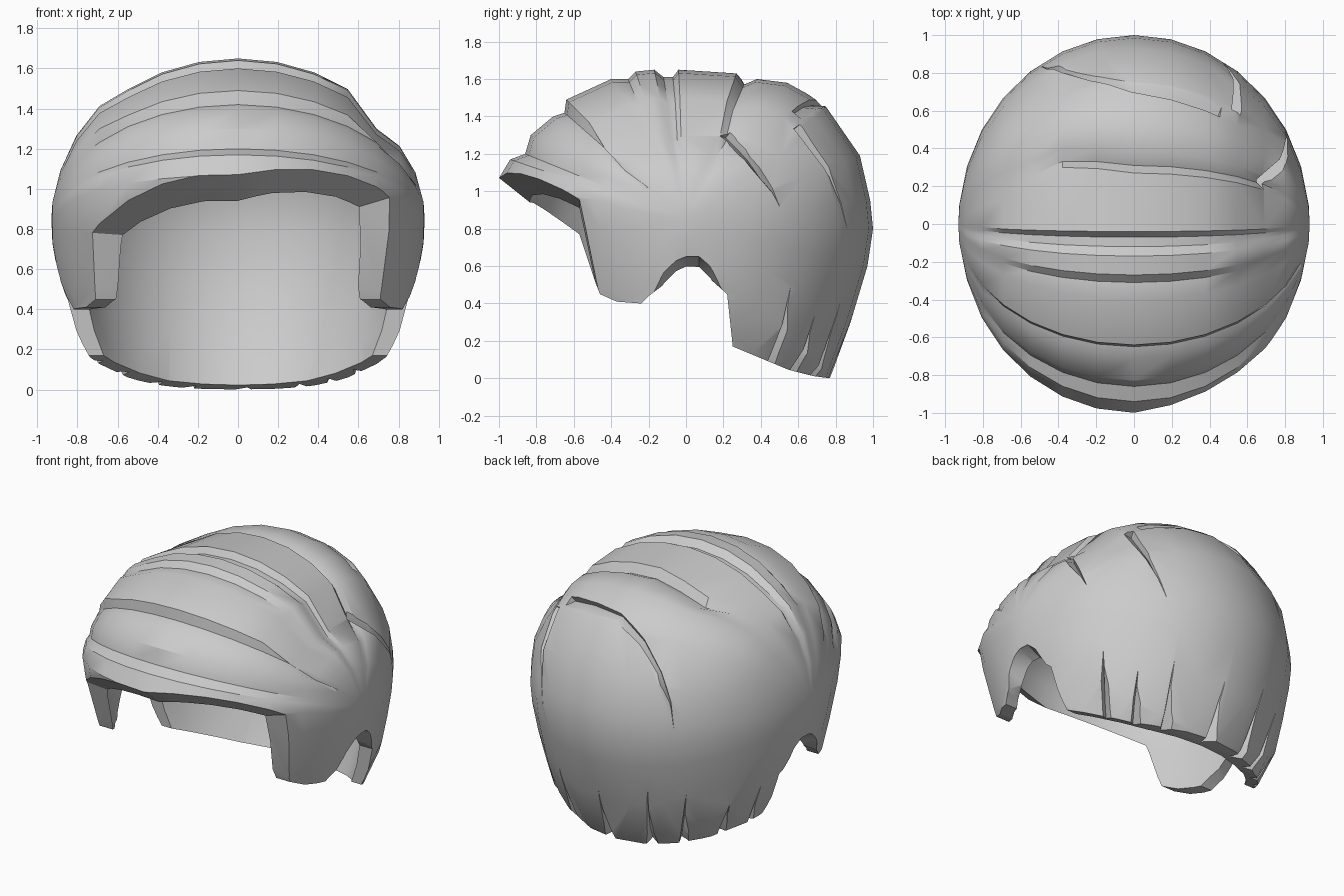
import bpy, bmesh, math
from mathutils import Vector
from mathutils.bvhtree import BVHTree

if "Cube" in bpy.data.objects:
    bpy.data.objects.remove(bpy.data.objects["Cube"])

hair_mat = bpy.data.materials.new("light grey hair")
hair_mat.use_nodes = True
GREY = (0.6, 0.6, 0.6, 1)
hair_mat.diffuse_color = GREY
hair_mat.node_tree.nodes["Principled BSDF"].inputs["Base Color"].default_value = GREY

HUB = Vector((0, 0, 0.85))
HALF_WIDTH = 0.93


def make_object(name, bm):
    bmesh.ops.recalc_face_normals(bm, faces=bm.faces)
    mesh = bpy.data.meshes.new(name)
    bm.to_mesh(mesh)
    bm.free()
    mesh.materials.append(hair_mat)
    obj = bpy.data.objects.new(name, mesh)
    bpy.context.collection.objects.link(obj)
    return obj


def bridge(bm, rings):
    """Skin closed rings of vertices in order."""
    for a, b in zip(rings, rings[1:]):
        n = len(a)
        for j in range(n):
            bm.faces.new((a[j], a[(j + 1) % n], b[(j + 1) % n], b[j]))


def smoothed(points, rounds):
    for _ in range(rounds):
        n = len(points)
        points = [points[j - 1] * 0.25 + points[j] * 0.5 + points[(j + 1) % n] * 0.25 for j in range(n)]
    return points


# Middle section of the hair (y, z): brow, stepped locks, nape, hidden underside
LOCKS = [Vector(p) for p in (
    (-1, 1.07), (-.94, 1.17), (-.86, 1.20), (-.83, 1.30), (-.71, 1.40), (-.65, 1.42),
    (-.64, 1.49), (-.40, 1.60), (-.31, 1.60), (-.27, 1.64), (-.17, 1.65), (-.12, 1.61),
    (-.07, 1.61), (-.04, 1.65), (.27, 1.63), (.31, 1.57), (.38, 1.60), (.54, 1.58),
    (.65, 1.52), (.75, 1.45), (.93, 1.19), (.985, .95), (1, .80),
    (.97, .60), (.88, .30), (.77, 0), (.45, -.30), (0, -.36), (-.40, -.28),
    (-.60, -.03), (-.75, .30), (-.93, .76))]
CALM = smoothed(LOCKS, 2)

# Height of the crown at each slice: fuller on one side, dipping along the parting
CROWN = {-60: 1.04, -48: 1.05, 48: .84, 60: .91, 72: .95}


def dome_ring(deg, detailed):
    """One slice of the hair at an angle across x, as offsets from the hub."""
    a = math.radians(deg)
    x, s = HALF_WIDTH * math.sin(a), math.cos(a)
    fade = min(1, max(0, (78 - abs(deg)) / 20)) if detailed else 0
    ring = []
    for rough, calm in zip(LOCKS, CALM):
        back_lock = .2 < rough.x < .5 and rough.y > 1.4
        p = calm.lerp(rough, 0 if back_lock and x < -.5 else fade)
        off = Vector((p.x, p.y - HUB.z))
        if detailed:
            if back_lock and -.5 < x < 0:                # back lock sweeps sideways
                turn = .2 * x
                off = Vector((off.x * math.cos(turn) - off.y * math.sin(turn),
                              off.x * math.sin(turn) + off.y * math.cos(turn)))
            if p.y > 1.42:
                off.y *= CROWN.get(deg, 1)
        elif off.y < 0:                                  # steeper walls inside
            off.y *= 1.2 if p.x > .5 else 1.4
        ring.append(Vector((x, off.x * s, off.y * s)))
    return ring


def dome(name, scale, detailed):
    bm = bmesh.new()
    rings = [[bm.verts.new(HUB + v * scale) for v in dome_ring(deg, detailed)]
             for deg in range(-84, 85, 12)]
    bridge(bm, rings)
    for side, ring in ((-1, rings[0]), (1, rings[-1])):
        tip = bm.verts.new(HUB + Vector((side * HALF_WIDTH * scale, 0, 0)))
        for j in range(len(ring)):
            bm.faces.new((ring[j], ring[(j + 1) % len(ring)], tip))
    return make_object(name, bm)


def carve(target, cutter):
    cutter.hide_render = True
    mod = target.modifiers.new("carve", "BOOLEAN")
    mod.operation, mod.solver, mod.object = "DIFFERENCE", "EXACT", cutter
    bpy.context.view_layer.objects.active = target
    bpy.ops.object.modifier_apply(modifier=mod.name)
    bpy.data.objects.remove(cutter)


hair = dome("hair", 1, True)
bm = bmesh.new()
bm.from_mesh(hair.data)
surface = BVHTree.FromBMesh(bm)
bm.free()


def groove(path, width, depth):
    """Lopsided V cut following the surface, tapering to its far end."""
    spots = []
    for p in path:
        out = (Vector(p) - HUB).normalized()
        spots.append((surface.ray_cast(HUB, out)[0], out))
    bm = bmesh.new()
    rings = []
    last = len(spots) - 1
    for i, (p, out) in enumerate(spots):
        along = spots[min(i + 1, last)][0] - spots[max(i - 1, 0)][0]
        side = along.cross(out).normalized()
        k = max(.06, 1 - (i / last) ** 2)
        rings.append([bm.verts.new(q) for q in (
            p + out * .04 + side * width * k, p + out * .04 - side * width * k,
            p - out * depth * k - side * width * .5 * k)])
    bridge(bm, rings)
    bm.faces.new(rings[0])
    bm.faces.new(rings[-1])
    carve(hair, make_object("groove_cutter", bm))


# Notches between the strands at the nape: hem x, y and notch top height
for x, y, top in ((.66, .52, .47), (.52, .66, .30), (.33, .74, .40), (.02, .80, .36),
                  (-.28, .76, .45), (-.48, .68, .40), (-.66, .50, .28), (-.73, .32, .40)):
    groove([(x * .94, y * .94, -.12), (x, y, .08), (x * 1.12, y * 1.12, top)], .06, .055)

# Strand line sweeping from the parting around the back
groove([(.46, .60, 1.40), (.25, .66, 1.44), (0, .71, 1.45), (-.20, .76, 1.36),
        (-.36, .81, 1.22), (-.46, .84, 1.06), (-.50, .85, .90)], .06, .045)

# Strand lines falling from the parting on the side
groove([(.53, .56, 1.32), (.57, .68, 1.24), (.55, .78, 1.08), (.47, .87, .80)], .06, .045)
groove([(.64, .19, 1.28), (.74, .30, 1.15), (.80, .50, .92)], .06, .045)


# Hem: a slanted brow, sideburns, ear openings bevelled inwards, and the nape line
bm = bmesh.new()
rings = []
for x, ear in ((-1.3, .65), (-.9, .65), (-.78, .58), (0, .58), (.78, .58), (.9, .65), (1.3, .65)):
    lift = .30 * max(x, 0) + .07 * max(-x, 0)
    hem = [(-1.3, 1.31 + lift), (-.57, .73 + lift), (-.46, .45), (-.37, .41),
           (-.24, .40), (-.20, .44), (-.12, ear - .08), (-.05, ear - .02), (0, ear), (.07, ear),
           (.13, ear - .05), (.22, .45), (.25, .17), (.55, .045), (.68, .012), (.77, 0),
           (1.3, -.1), (1.3, -.8), (-1.3, -.8)]
    rings.append([bm.verts.new((x, y, z)) for y, z in hem])
bridge(bm, rings)
bm.faces.new(rings[0])
bm.faces.new(rings[-1])
bmesh.ops.triangulate(bm, faces=bm.faces)
hem_cutter = make_object("hem_cutter", bm)

# Hollow for the head
carve(hair, dome("head_cutter", .89, False))
carve(hair, hem_cutter)

bpy.ops.object.select_all(action="DESELECT")
hair.select_set(True)
bpy.context.view_layer.objects.active = hair
bpy.ops.object.shade_smooth_by_angle(angle=math.radians(32))
